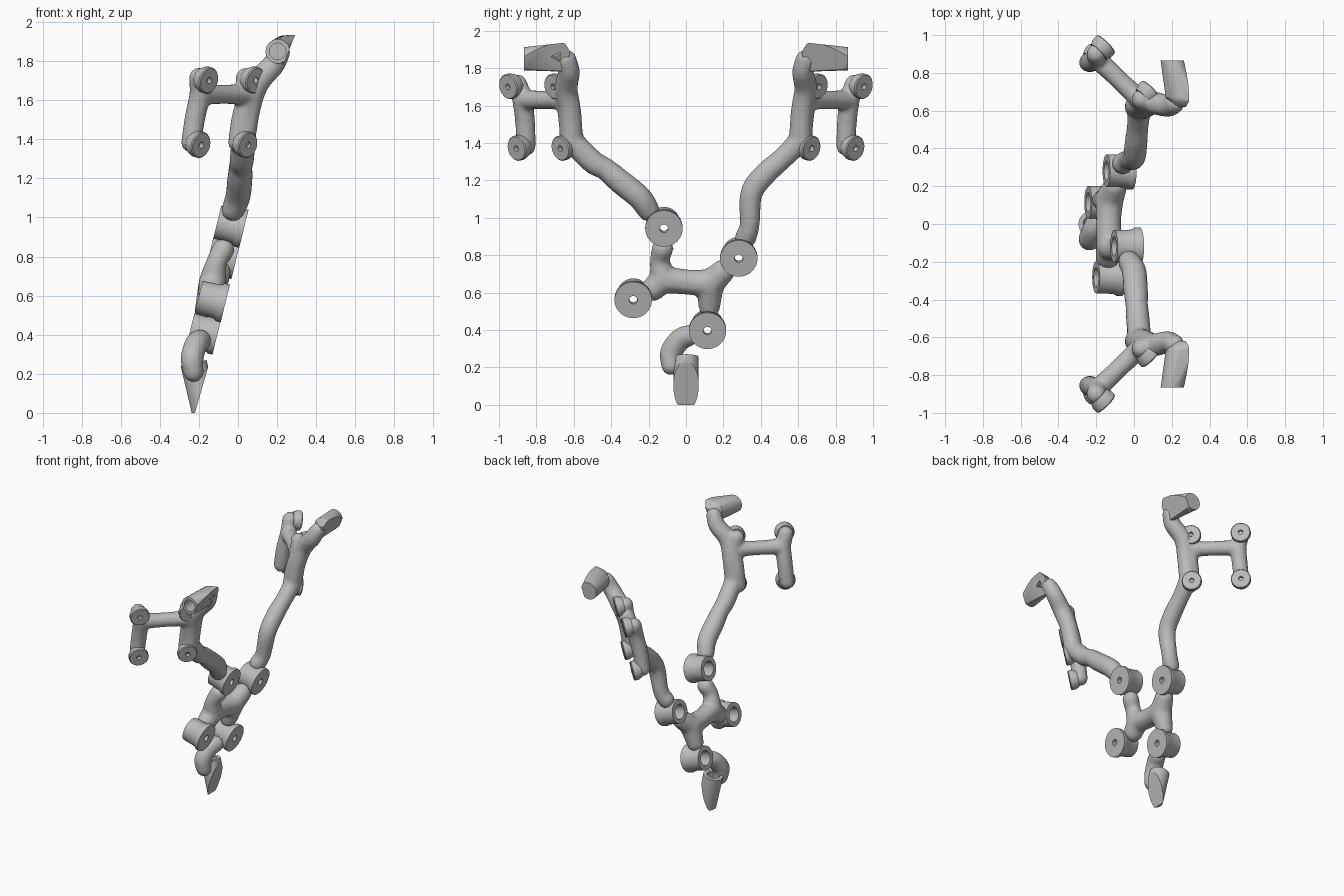
import bpy, bmesh, math
from mathutils import Vector, Matrix

cube = bpy.data.objects.get("Cube")
if cube:
    bpy.data.objects.remove(cube)

grey = bpy.data.materials.new("plain grey")
grey.use_nodes = True
tone = (0.5, 0.5, 0.5, 1)
grey.diffuse_color = tone
grey.node_tree.nodes["Principled BSDF"].inputs["Base Color"].default_value = tone


def make_object(name, bm):
    bmesh.ops.recalc_face_normals(bm, faces=bm.faces[:])
    mesh = bpy.data.meshes.new(name)
    bm.to_mesh(mesh)
    bm.free()
    mesh.materials.append(grey)
    obj = bpy.data.objects.new(name, mesh)
    bpy.context.collection.objects.link(obj)
    return obj


def activate(obj):
    bpy.ops.object.select_all(action="DESELECT")
    obj.select_set(True)
    bpy.context.view_layer.objects.active = obj


def smooth(obj, degrees=35):
    activate(obj)
    bpy.ops.object.shade_smooth_by_angle(angle=math.radians(degrees))


def frame(origin, axis):
    """Matrix whose local z runs along axis, local y as near up as possible."""
    z = Vector(axis).normalized()
    up = Vector((0, 0, 1)) if abs(z.z) < 0.9 else Vector((0, 1, 0))
    x = up.cross(z).normalized()
    turn = Matrix((x, z.cross(x), z)).transposed().to_4x4()
    return Matrix.Translation(Vector(origin)) @ turn


def limb(bm, points):
    """Organic tube: rounded sweep along a smooth path of (x, y, z, radius)."""
    pts = [Vector(p) for p in points]
    pts = [2 * pts[0] - pts[1]] + pts + [2 * pts[-1] - pts[-2]]
    for a, b, c, d in zip(pts, pts[1:], pts[2:], pts[3:]):
        steps = max(2, int((c - b).length / 0.015))
        for i in range(steps + 1):
            t = i / steps
            q = 0.5 * (2 * b + (c - a) * t + (2 * a - 5 * b + 4 * c - d) * t * t
                       + (3 * b - a - 3 * c + d) * t ** 3)
            bmesh.ops.create_icosphere(bm, subdivisions=2, radius=q[3],
                                       matrix=Matrix.Translation(q.xyz))


def lathe(name, profile, origin, axis):
    """Ring turned from (radius, depth behind the front face)."""
    bm = bmesh.new()
    verts = [bm.verts.new((r, 0, -d)) for r, d in profile]
    edges = [bm.edges.new((verts[i - 1], verts[i])) for i in range(len(verts))]
    bmesh.ops.spin(bm, geom=verts + edges, cent=(0, 0, 0), axis=(0, 0, 1),
                   angle=math.tau, steps=40, use_duplicate=False)
    bmesh.ops.remove_doubles(bm, verts=bm.verts[:], dist=0.0001)
    bm.transform(frame(origin, axis))
    smooth(make_object(name, bm))


def ring(bm, origin, axis, radius):
    bmesh.ops.create_circle(bm, segments=40, radius=radius, matrix=frame(origin, axis))


def hull(bm):
    """Solid convex skin around the points."""
    bmesh.ops.delete(bm, geom=bm.edges[:], context="EDGES_FACES")
    bmesh.ops.convex_hull(bm, input=bm.verts[:])
    bmesh.ops.dissolve_limit(bm, angle_limit=0.02, verts=bm.verts[:], edges=bm.edges[:])


def trim(bm, point, normal):
    """Slice off and cap everything beyond a plane."""
    bmesh.ops.bisect_plane(bm, geom=bm.verts[:] + bm.edges[:] + bm.faces[:],
                           plane_co=point, plane_no=normal, clear_outer=True)
    bmesh.ops.holes_fill(bm, edges=[e for e in bm.edges if e.is_boundary])


def drill(obj, origin, axis, radius, depth, sides=32, scale=(1, 1), spin=0):
    """Blind hole entering against the outward axis."""
    bm = bmesh.new()
    bmesh.ops.create_cone(bm, cap_ends=True, segments=sides, radius1=radius,
                          radius2=radius, depth=depth * 2)
    bm.transform(frame(origin, axis) @ Matrix.Diagonal((*scale, 1, 1))
                 @ Matrix.Rotation(spin, 4, "Z"))
    cutter = make_object("cutter", bm)
    activate(obj)
    mod = obj.modifiers.new("drill", "BOOLEAN")
    mod.operation, mod.solver, mod.object = "DIFFERENCE", "EXACT", cutter
    bpy.ops.object.modifier_apply(modifier=mod.name)
    bpy.data.objects.remove(cutter)


body = bmesh.new()

# Lower four-cornered frame, its necks ending at the mount sleeves
corner_a, corner_b = (-.13, -.12, .67, .074), (-.13, .13, .65, .078)
limb(body, [(-.076, -.125, .835, .06), (-.11, -.14, .77, .055), corner_a])
limb(body, [corner_a, (-.14, -.175, .62, .068)])
limb(body, [corner_a, (-.135, .02, .655, .07), corner_b])
limb(body, [corner_b, (-.1, .2, .715, .066)])
limb(body, [corner_b, (-.165, .125, .525, .06)])

# Bent link
limb(body, [(-.195, .015, .37, .06), (-.215, -.03, .35, .062),
            (-.235, -.08, .28, .062), (-.228, -.08, .21, .055)])

# Foot socket: slanted round stub, trimmed at the sole and the ground
foot_normal = Vector((.96, 0, -.275)).normalized()
foot_axis = Vector((-.07, 0, .3))
bm = bmesh.new()
for spot in ((-.227, 0, .255), (-.155, 0, -.05)):
    ring(bm, spot, foot_axis, .068)
hull(bm)
trim(bm, (-.19, 0, .105), foot_normal)
trim(bm, (0, 0, 0), (0, 0, -1))
foot = make_object("foot_socket", bm)
drill(foot, (-.227, 0, .255), foot_axis, .043, .08)
drill(foot, (-.19, 0, .11), foot_normal, .03, .02, scale=(1, 2))
smooth(foot)

# Two long arms
limb(body, [(-.025, -.2, 1.04, .062), (0, -.25, 1.11, .068), (.01, -.36, 1.2, .068),
            (.015, -.43, 1.26, .062), (.02, -.5, 1.3, .066), (.03, -.61, 1.41, .065)])
limb(body, [(-.06, .32, .895, .06), (-.03, .34, .96, .056), (0, .35, 1.13, .062),
            (.01, .42, 1.23, .064), (.02, .52, 1.32, .06), (.03, .61, 1.41, .065)])

# Mirrored arm ends, each with a four-pad bracket and an angled socket
tip_normal = Vector((.93, 0, -.36)).normalized()
for side, word in ((-1, "front"), (1, "back")):
    limb(body, [(.03, side * .61, 1.41, .064), (.06, side * .62, 1.57, .062),
                (.1, side * .64, 1.69, .064), (.18, side * .625, 1.78, .06),
                (.215, side * .638, 1.845, .055)])

    # Socket tapers from a slanted heel to a round open end
    end, outward = Vector((.203, side * .865, 1.85)), (0, side, 0)
    bm = bmesh.new()
    ring(bm, end, outward, .062)
    ring(bm, (.24, side * .67, 1.86), outward, .072)
    for y, z in ((.645, 1.936), (.62, 1.9), (.63, 1.8)):
        bm.verts.new((.22, side * y, z - .02))
        bm.verts.new((.33, side * y, z))
    hull(bm)
    trim(bm, (.263, side * .72, 1.86), tip_normal)
    tip = make_object(f"{word}_arm_socket", bm)
    drill(tip, end, outward, .042, .1)
    drill(tip, (.263, side * .69, 1.86), tip_normal, .032, .03, sides=3,
          spin=-side * math.pi / 2)
    smooth(tip)

    normal = Vector((.69, side * .69, -.19)).normalized()
    stems = []
    for label, x, y, z in (("outer_upper", -.147, .953, 1.7), ("inner_upper", .092, .712, 1.7),
                           ("outer_lower", -.187, .908, 1.37), ("inner_lower", .053, .673, 1.37)):
        centre = Vector((x, side * y, z))
        lathe(f"{word}_{label}_pad",
              [(.016, 0), (.063, 0), (.068, .006), (.068, .03), (.056, .06), (.016, .06)],
              centre, normal)
        stems.append((*(centre - normal * .075), .055))
    outer, inner = (-.195, side * .875, 1.63, .057), (.05, side * .64, 1.63, .058)
    limb(body, [stems[0], outer, (-.22, side * .86, 1.51, .056), stems[2]])
    limb(body, [outer, (-.07, side * .755, 1.63, .052), inner])
    limb(body, [stems[1], inner, (.02, side * .625, 1.5, .058), stems[3]])

# Lower round mounts with a stepped bore
mount_normal = Vector((.971, 0, -.238)).normalized()
for label, x, y, z in (("upper_front", .03, -.118, .942), ("lower_front", -.065, -.282, .56),
                       ("upper_back", -.01, .282, .782), ("lower_back", -.107, .115, .395)):
    lathe(f"{label}_mount",
          [(.022, 0), (.1, 0), (.1, .025), (.088, .045), (.085, .14),
           (.052, .14), (.052, .04), (.022, .04)], (x, y, z), mount_normal)

# Fuse the organic limbs and soften the joints
frame_body = make_object("branching_frame", body)
activate(frame_body)
mod = frame_body.modifiers.new("fuse", "REMESH")
mod.mode, mod.voxel_size = "VOXEL", 0.011
bpy.ops.object.modifier_apply(modifier=mod.name)
mod = frame_body.modifiers.new("soften", "SMOOTH")
mod.factor, mod.iterations = 0.5, 10
bpy.ops.object.modifier_apply(modifier=mod.name)
smooth(frame_body, 60)
